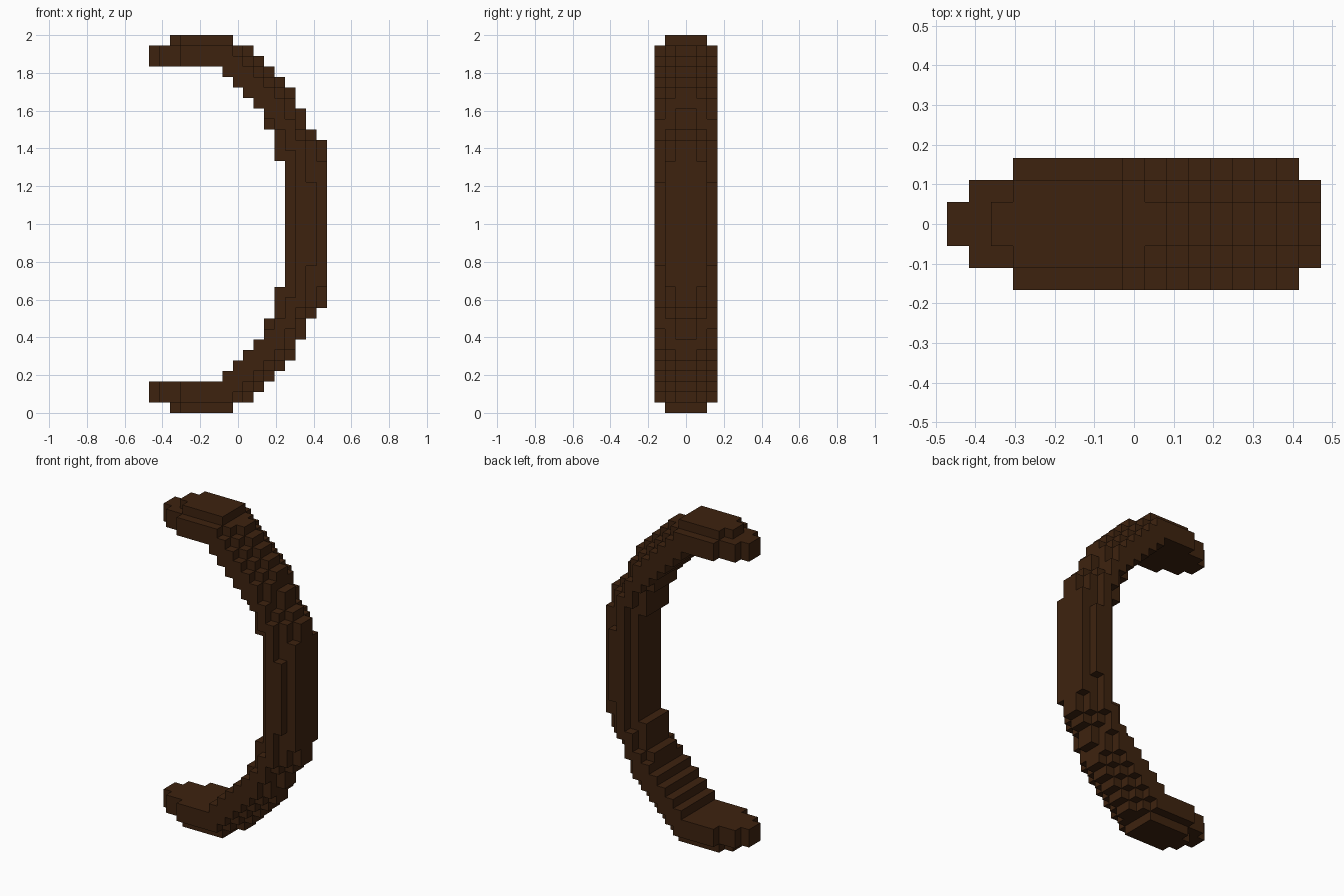
import bpy, bmesh, math
from mathutils import Vector

cube = bpy.data.objects.get("Cube")
if cube:
    bpy.data.objects.remove(cube, do_unlink=True)

U = 1 / 18                      # block size
COLS, ROWS = 17, 36

# Dark brown material
mat = bpy.data.materials.new("dark_brown")
mat.use_nodes = True
brown = (0.048, 0.0165, 0.0048, 1)
mat.diffuse_color = brown
mat.node_tree.nodes["Principled BSDF"].inputs["Base Color"].default_value = brown

# Upper half of the arc, from the middle row up to the top row:
# (number of rows, first column, last column) for each depth layer
CORE = [(6, 13, 16), (2, 12, 16), (1, 12, 15), (2, 11, 14), (1, 10, 13), (1, 9, 13),
        (1, 8, 12), (1, 7, 11), (1, 0, 10), (1, 0, 9), (1, 2, 7)]
MIDDLE = [(6, 13, 16), (2, 12, 15), (1, 12, 14), (2, 11, 13), (1, 10, 13), (1, 9, 12),
          (1, 8, 11), (1, 7, 10), (1, 1, 9), (1, 1, 8), (1, 3, 7)]
EDGE = [(4, 14, 15), (3, 14, 14), (1, 13, 14), (1, 13, 13), (1, 12, 13), (1, 11, 12),
        (1, 10, 12), (1, 9, 11), (1, 8, 10), (1, 7, 9), (1, 3, 8), (1, 3, 7)]

# Fill the blocks, mirrored front to back and top to bottom
cells = set()
for depth, layer in enumerate((CORE, MIDDLE, EDGE)):
    row = ROWS // 2
    for count, first, last in layer:
        for r in range(row, row + count):
            for c in range(first, last + 1):
                for y in (depth, -1 - depth):
                    cells.add((c, y, r))
                    cells.add((c, y, ROWS - 1 - r))
        row += count

# Skin the blocks with their exposed faces only
bm = bmesh.new()
verts = {}


def corner(p):
    if p not in verts:
        verts[p] = bm.verts.new(((p[0] - COLS / 2) * U, p[1] * U, p[2] * U))
    return verts[p]


for cell in sorted(cells):
    for axis in range(3):
        a, b = (axis + 1) % 3, (axis + 2) % 3
        for side in (0, 1):
            near = list(cell)
            near[axis] += 1 if side else -1
            if tuple(near) in cells:
                continue
            quad = []
            for da, db in ((0, 0), (1, 0), (1, 1), (0, 1)):
                p = list(cell)
                p[axis] += side
                p[a] += da
                p[b] += db
                quad.append(corner(tuple(p)))
            bm.faces.new(quad if side else quad[::-1])

# Merge flat areas into larger faces
bmesh.ops.dissolve_limit(bm, angle_limit=math.radians(1), verts=bm.verts[:], edges=bm.edges[:])
mesh = bpy.data.meshes.new("curved_arc")
bm.to_mesh(mesh)
bm.free()
mesh.materials.append(mat)
arc = bpy.data.objects.new("curved_arc", mesh)
bpy.context.collection.objects.link(arc)
